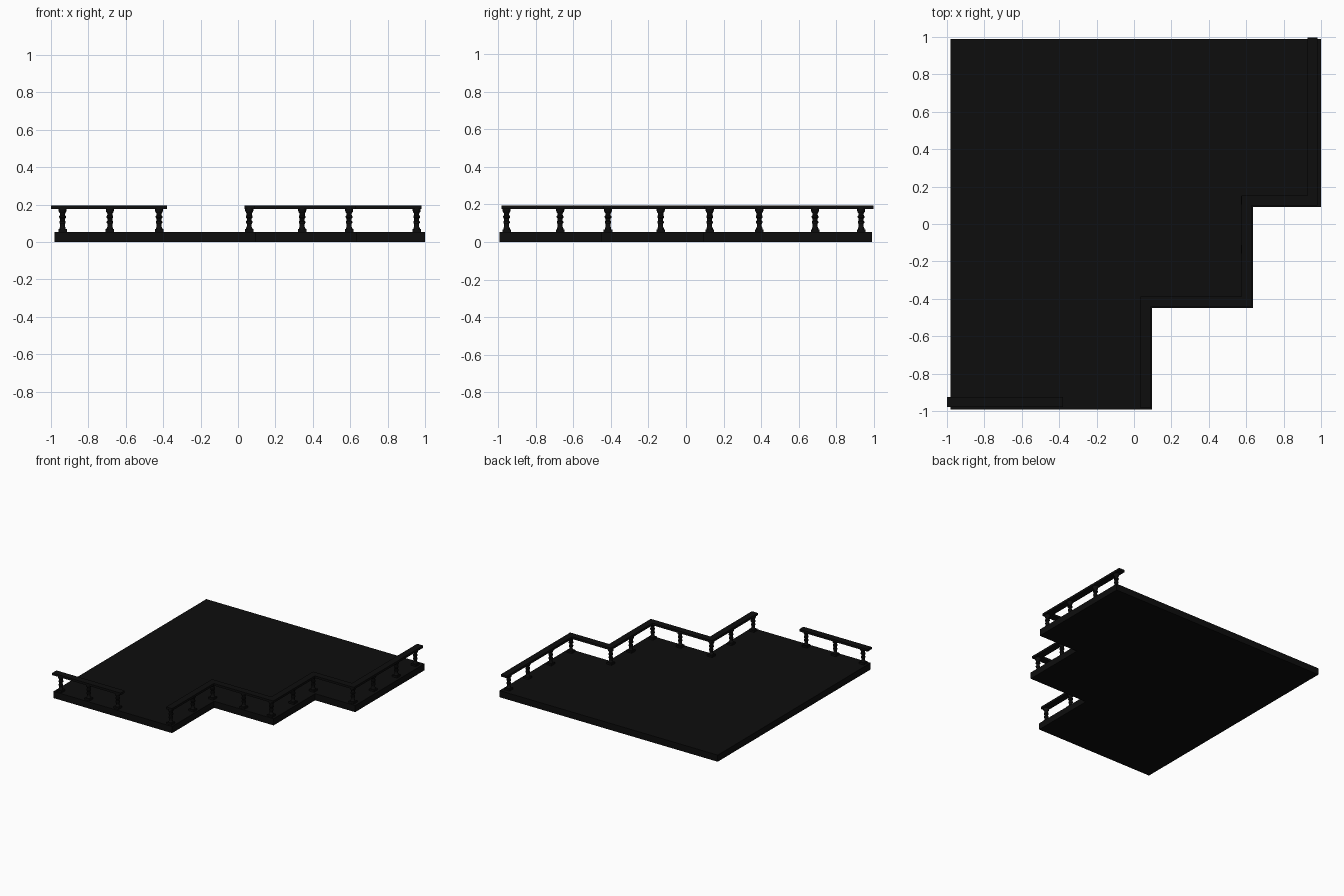
import bpy, bmesh, math

if "Cube" in bpy.data.objects:
    bpy.data.objects.remove(bpy.data.objects["Cube"])

mat = bpy.data.materials.new("black_paint")
mat.diffuse_color = (0.004, 0.004, 0.004, 1)
mat.use_nodes = True
mat.node_tree.nodes["Principled BSDF"].inputs["Base Color"].default_value = mat.diffuse_color


def finish(name, bm):
    bmesh.ops.recalc_face_normals(bm, faces=bm.faces)
    me = bpy.data.meshes.new(name)
    bm.to_mesh(me)
    bm.free()
    me.materials.append(mat)
    ob = bpy.data.objects.new(name, me)
    bpy.context.collection.objects.link(ob)
    return ob


def prism(name, outline, z0, z1):
    bm = bmesh.new()
    face = bm.faces.new([bm.verts.new((x, y, z0)) for x, y in outline])
    up = bmesh.ops.extrude_face_region(bm, geom=[face])["geom"]
    bmesh.ops.translate(bm, vec=(0, 0, z1 - z0),
                        verts=[v for v in up if isinstance(v, bmesh.types.BMVert)])
    return finish(name, bm)


def baluster_mesh():
    # turned profile: radius, height
    profile = [(0.017, 0.066), (0.017, 0.074), (0.013, 0.082), (0.013, 0.096),
               (0.017, 0.102), (0.017, 0.110), (0.013, 0.114), (0.013, 0.124),
               (0.018, 0.130), (0.018, 0.138), (0.014, 0.143), (0.014, 0.152),
               (0.019, 0.160), (0.022, 0.168), (0.022, 0.178)]
    n = 16
    bm = bmesh.new()
    rings = [[bm.verts.new((r * math.cos(2 * math.pi * i / n),
                            r * math.sin(2 * math.pi * i / n), z)) for i in range(n)]
             for r, z in profile]
    for a, b in zip(rings, rings[1:]):
        for i in range(n):
            j = (i + 1) % n
            bm.faces.new((a[i], a[j], b[j], b[i]))
    bm.faces.new(rings[0])
    bm.faces.new(rings[-1])
    # square plinth
    box = bmesh.ops.create_cube(bm, size=1)["verts"]
    bmesh.ops.scale(bm, vec=(0.046, 0.046, 0.016), verts=box)
    bmesh.ops.translate(bm, vec=(0, 0, 0.060), verts=box)
    return finish("baluster", bm)


# Stepped floor slab
prism("floor_slab", [(-0.98, -0.993), (0.097, -0.993), (0.097, -0.449), (0.637, -0.449),
                     (0.637, 0.09), (1.0, 0.09), (1.0, 0.989), (-0.98, 0.989)], 0, 0.054)

# Handrails: short front piece and long stepped piece
h = 0.027
prism("front_handrail", [(-1.0, -0.952 - h), (-0.38, -0.952 - h),
                         (-0.38, -0.952 + h), (-1.0, -0.952 + h)], 0.177, 0.195)
start, end = (0.063, -0.983), (0.955, 0.997)
corners = [(0.063, -0.415), (0.602, -0.415), (0.602, 0.125), (0.955, 0.125)]
inner = [(start[0] - h, start[1])] + [(x - h, y + h) for x, y in corners] + [(end[0] - h, end[1])]
outer = [(start[0] + h, start[1])] + [(x + h, y - h) for x, y in corners] + [(end[0] + h, end[1])]
prism("stepped_handrail", inner + outer[::-1], 0.177, 0.195)

# Balusters
spots = [(-0.938, -0.955), (-0.685, -0.955), (-0.422, -0.955),
         (0.06, -0.955), (0.06, -0.67), (0.06, -0.415), (0.343, -0.415),
         (0.594, -0.415), (0.594, -0.135), (0.594, 0.126), (0.955, 0.126),
         (0.955, 0.39), (0.955, 0.687), (0.955, 0.932)]
post = baluster_mesh()
for i, (x, y) in enumerate(spots):
    ob = post if i == 0 else post.copy()
    if i:
        bpy.context.collection.objects.link(ob)
    ob.location = (x, y, 0)
